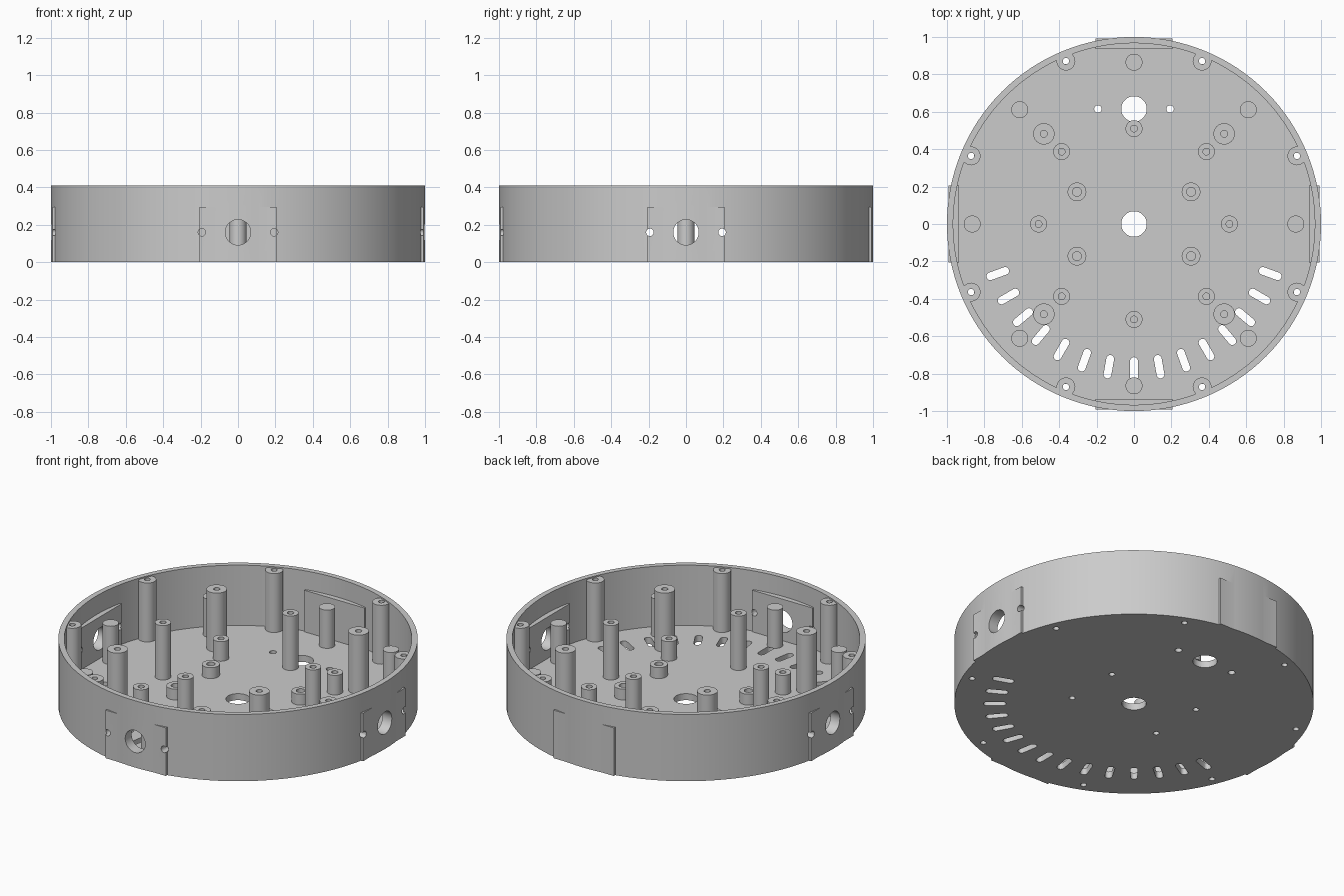
import bpy, bmesh
from math import sin, cos, pi, radians
from mathutils import Matrix

cube = bpy.data.objects.get("Cube")
if cube:
    bpy.data.objects.remove(cube, do_unlink=True)

grey = bpy.data.materials.new("plain_grey")
grey.use_nodes = True
grey.diffuse_color = (0.6, 0.6, 0.6, 1)
grey.node_tree.nodes["Principled BSDF"].inputs["Base Color"].default_value = (0.6, 0.6, 0.6, 1)

HEIGHT, WALL_IN, FLOOR = 0.41, 0.967, 0.04
PAD_HOLE_Z = 0.16


def make_object(name, bm):
    bmesh.ops.recalc_face_normals(bm, faces=bm.faces)
    mesh = bpy.data.meshes.new(name)
    bm.to_mesh(mesh)
    bm.free()
    mesh.materials.append(grey)
    obj = bpy.data.objects.new(name, mesh)
    bpy.context.collection.objects.link(obj)
    return obj


def smooth(obj):
    bpy.ops.object.select_all(action='DESELECT')
    obj.select_set(True)
    bpy.context.view_layer.objects.active = obj
    bpy.ops.object.shade_smooth_by_angle(angle=radians(30))


def prism(bm, radius, half, z0, z1, matrix, n=24):
    """Round or slot-shaped bar; half is the straight half-length along y."""
    rings = []
    for z in (z0, z1):
        ring = []
        for i in range(n):
            a = 2 * pi * (i + 0.5) / n
            y = radius * sin(a) + (half if sin(a) > 0 else -half)
            ring.append(bm.verts.new(matrix @ Matrix.Translation((radius * cos(a), y, z)).to_translation()))
        rings.append(ring)
    low, high = rings
    bm.faces.new(low[::-1])
    bm.faces.new(high)
    for i in range(n):
        j = (i + 1) % n
        bm.faces.new((low[i], low[j], high[j], high[i]))


def lathe(bm, profile, x, y, n):
    """Turn an open profile of (radius, z) about a vertical axis; radius 0 closes it."""
    rings = []
    for r, z in profile:
        if r == 0:
            rings.append([bm.verts.new((x, y, z))] * n)
        else:
            rings.append([bm.verts.new((x + r * cos(2 * pi * i / n), y + r * sin(2 * pi * i / n), z))
                          for i in range(n)])
    for a, b in zip(rings, rings[1:]):
        for i in range(n):
            j = (i + 1) % n
            quad = list(dict.fromkeys((a[i], a[j], b[j], b[i])))
            bm.faces.new(quad)


def apply_boolean(obj, tool, operation):
    mod = obj.modifiers.new("cut", 'BOOLEAN')
    mod.operation, mod.object, mod.solver = operation, tool, 'EXACT'
    graph = bpy.context.evaluated_depsgraph_get()
    mesh = bpy.data.meshes.new_from_object(obj.evaluated_get(graph))
    obj.modifiers.clear()
    obj.data = mesh
    bpy.data.objects.remove(tool, do_unlink=True)


# Round tray
bm = bmesh.new()
lathe(bm, [(0, 0), (1, 0), (1, HEIGHT), (WALL_IN, HEIGHT), (WALL_IN, FLOOR), (0, FLOOR)], 0, 0, 128)
tray = make_object("round_tray", bm)

# Four flat mounting pads in the wall
bm = bmesh.new()
for k in range(4):
    place = (Matrix.Rotation(k * pi / 2, 4, 'Z') @ Matrix.Translation((0, -0.964, 0.1475))
             @ Matrix.Diagonal((0.41, 0.058, 0.295, 1)))
    bmesh.ops.create_cube(bm, size=1, matrix=place)
apply_boolean(tray, make_object("pad_tool", bm), 'UNION')

# Cutters: connector holes with screw pairs, vent slots, screw holes
bm = bmesh.new()


def connector(matrix):
    prism(bm, 0.068, 0, -0.14, 0.14, matrix, 40)
    for side in (-1, 1):
        prism(bm, 0.02, 0, -0.14, 0.14, matrix @ Matrix.Translation((0.193 * side, 0, 0)))


for turn in (0, 90, -90):
    connector(Matrix.Rotation(radians(turn), 4, 'Z') @ Matrix.Translation((0, -0.98, PAD_HOLE_Z))
              @ Matrix.Rotation(pi / 2, 4, 'X'))
connector(Matrix.Translation((0, 0.615, 0)))
prism(bm, 0.068, 0, -0.1, 0.1, Matrix.Identity(4), 40)
for k in range(-7, 8):
    prism(bm, 0.021, 0.042, -0.1, 0.1,
          Matrix.Rotation(radians(10 * k), 4, 'Z') @ Matrix.Translation((0, -0.775, 0)))


def quad(x, y):
    return [(x * sx, y * sy) for sx in (-1, 1) for sy in (-1, 1)]


def cross(r):
    return [(r, 0), (-r, 0), (0, r), (0, -r)]


rim_spots = quad(0.364, 0.871) + quad(0.871, 0.364)
low_spots = quad(0.305, 0.172)
for x, y in rim_spots + low_spots:
    prism(bm, 0.017, 0, -0.1, 0.1, Matrix.Translation((x, y, 0)))
apply_boolean(tray, make_object("hole_tool", bm), 'DIFFERENCE')
smooth(tray)

# Posts standing on the floor: name, spots, radius, top, hole radius, hole bottom
posts = [
    ("rim_screw_post", rim_spots, 0.05, 0.402, 0.017, FLOOR),
    ("tall_wide_post", quad(0.482, 0.482), 0.057, 0.402, 0.018, 0.2),
    ("tall_thin_post", cross(0.51), 0.045, 0.374, 0.018, 0.2),
    ("short_post", quad(0.387, 0.387), 0.045, 0.16, 0.018, 0.06),
    ("low_post", low_spots, 0.05, 0.107, 0.024, 0.05),
    ("solid_post", quad(0.611, 0.611) + cross(0.865), 0.045, 0.275, 0, 0),
]
for name, spots, radius, top, hole, bottom in posts:
    for x, y in spots:
        outer = [(radius, FLOOR), (radius, top)]
        if hole == 0:
            profile = [(0, FLOOR)] + outer + [(0, top)]
        elif bottom == FLOOR:
            profile = [(hole, FLOOR)] + outer + [(hole, top), (hole, FLOOR)]
        else:
            profile = [(0, FLOOR)] + outer + [(hole, top), (hole, bottom), (0, bottom)]
        bm = bmesh.new()
        lathe(bm, profile, x, y, 32)
        bmesh.ops.remove_doubles(bm, verts=bm.verts, dist=0.0001)
        smooth(make_object(name, bm))
